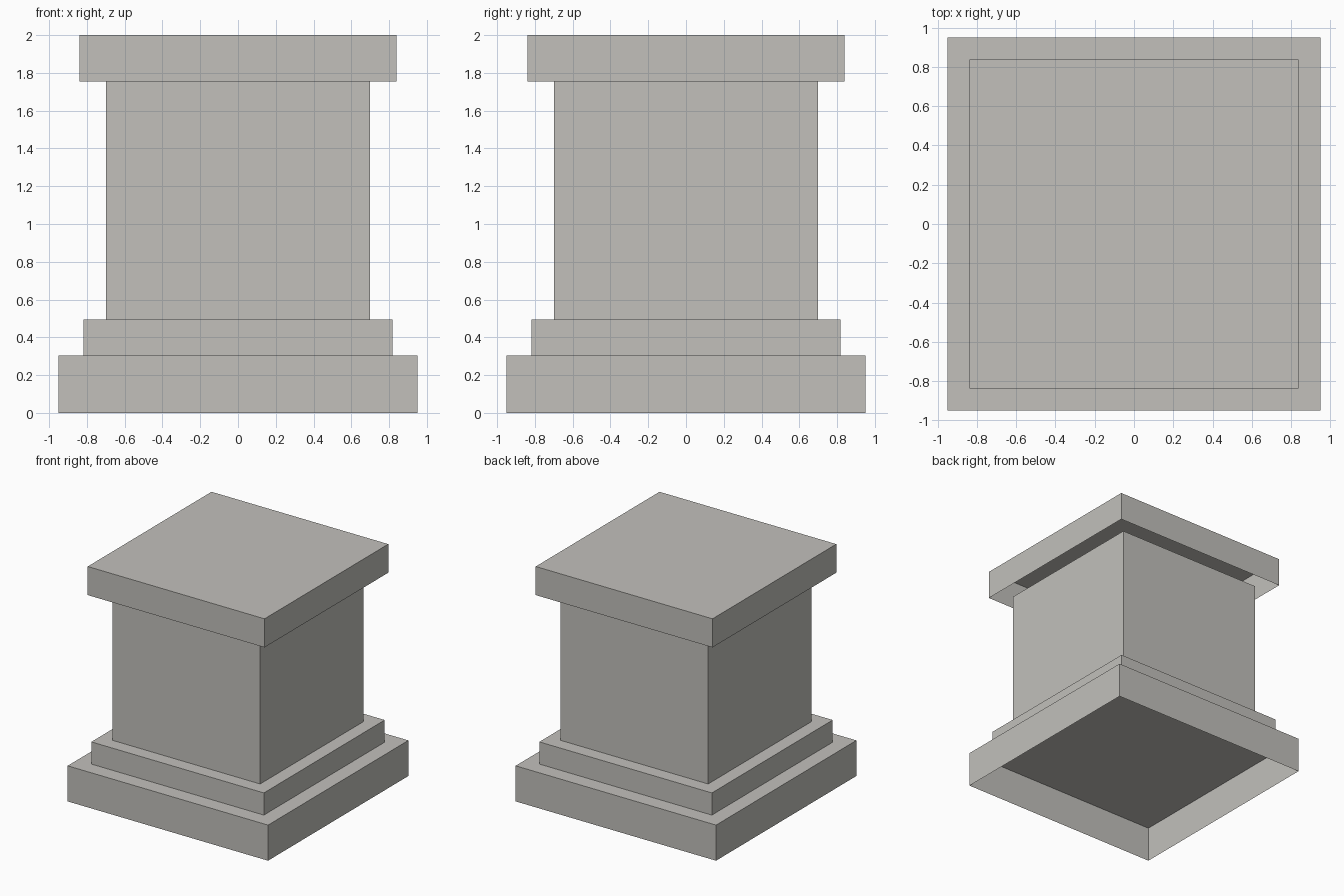
import bpy
import bmesh

if "Cube" in bpy.data.objects:
    bpy.data.objects.remove(bpy.data.objects["Cube"])

# One stone colour for the whole pedestal
stone = bpy.data.materials.new("warm_grey_stone")
stone.diffuse_color = (0.54, 0.53, 0.50, 1.0)
stone.use_nodes = True
stone.node_tree.nodes["Principled BSDF"].inputs["Base Color"].default_value = stone.diffuse_color


def open_block(name, half, z0, z1):
    """Square block with a top and four sides, hollow and open underneath."""
    bm = bmesh.new()
    bmesh.ops.create_cube(bm, size=1.0)
    for v in bm.verts:
        v.co.x *= 2 * half
        v.co.y *= 2 * half
        v.co.z = z1 if v.co.z > 0 else z0
    bm.normal_update()
    bottom = [f for f in bm.faces if f.normal.z < -0.5]
    bmesh.ops.delete(bm, geom=bottom, context='FACES_ONLY')
    mesh = bpy.data.meshes.new(name)
    bm.to_mesh(mesh)
    bm.free()
    mesh.materials.append(stone)
    obj = bpy.data.objects.new(name, mesh)
    bpy.context.collection.objects.link(obj)
    return obj


# Stacked parts: name, half width, bottom, top
for part in (
    ("plinth", 0.95, 0.0, 0.305),
    ("base_step", 0.818, 0.305, 0.495),
    ("shaft", 0.70, 0.495, 1.755),
    ("cap", 0.838, 1.755, 2.0),
):
    open_block(*part)
